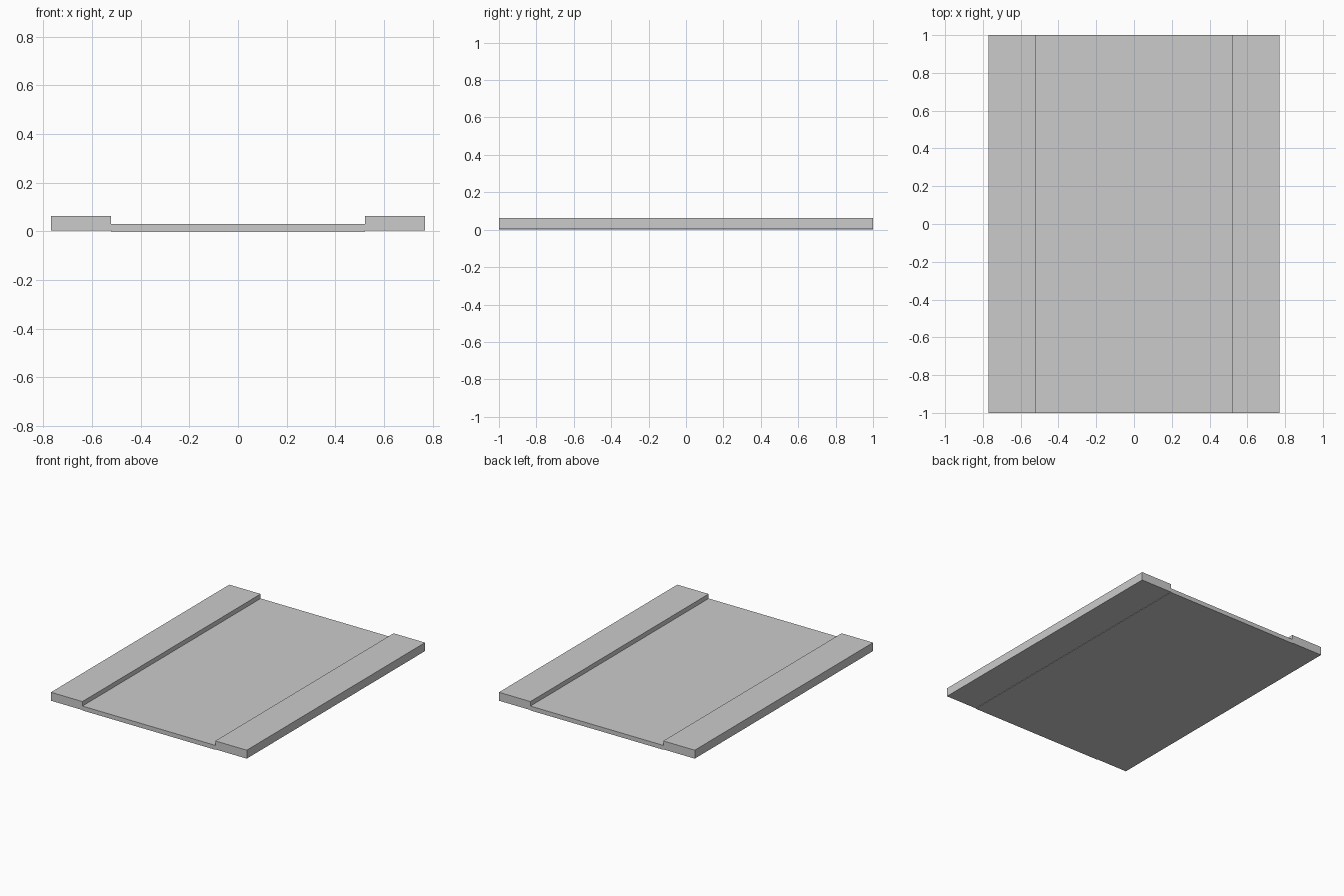
import bpy

if "Cube" in bpy.data.objects:
    bpy.data.objects.remove(bpy.data.objects["Cube"])


def box(name, x0, x1, z0, z1, depth=2.0):
    """Axis-aligned box centred on y = 0, with clean unit scale."""
    bpy.ops.mesh.primitive_cube_add(size=1)
    ob = bpy.context.object
    ob.name = name
    ob.location = ((x0 + x1) / 2, 0, (z0 + z1) / 2)
    ob.scale = (x1 - x0, depth, z1 - z0)
    bpy.ops.object.transform_apply(location=True, rotation=False, scale=True)
    return ob


# Thin central roadway slab
box("road_slab", -0.522, 0.522, 0.0, 0.031)

# Raised side strips, set a hair above the slab's underside
strip = box("side_strips", 0.522, 0.769, 0.003, 0.063)
mirror = strip.modifiers.new("mirror", 'MIRROR')
mirror.use_axis = (True, False, False)
mirror.use_mirror_merge = False
